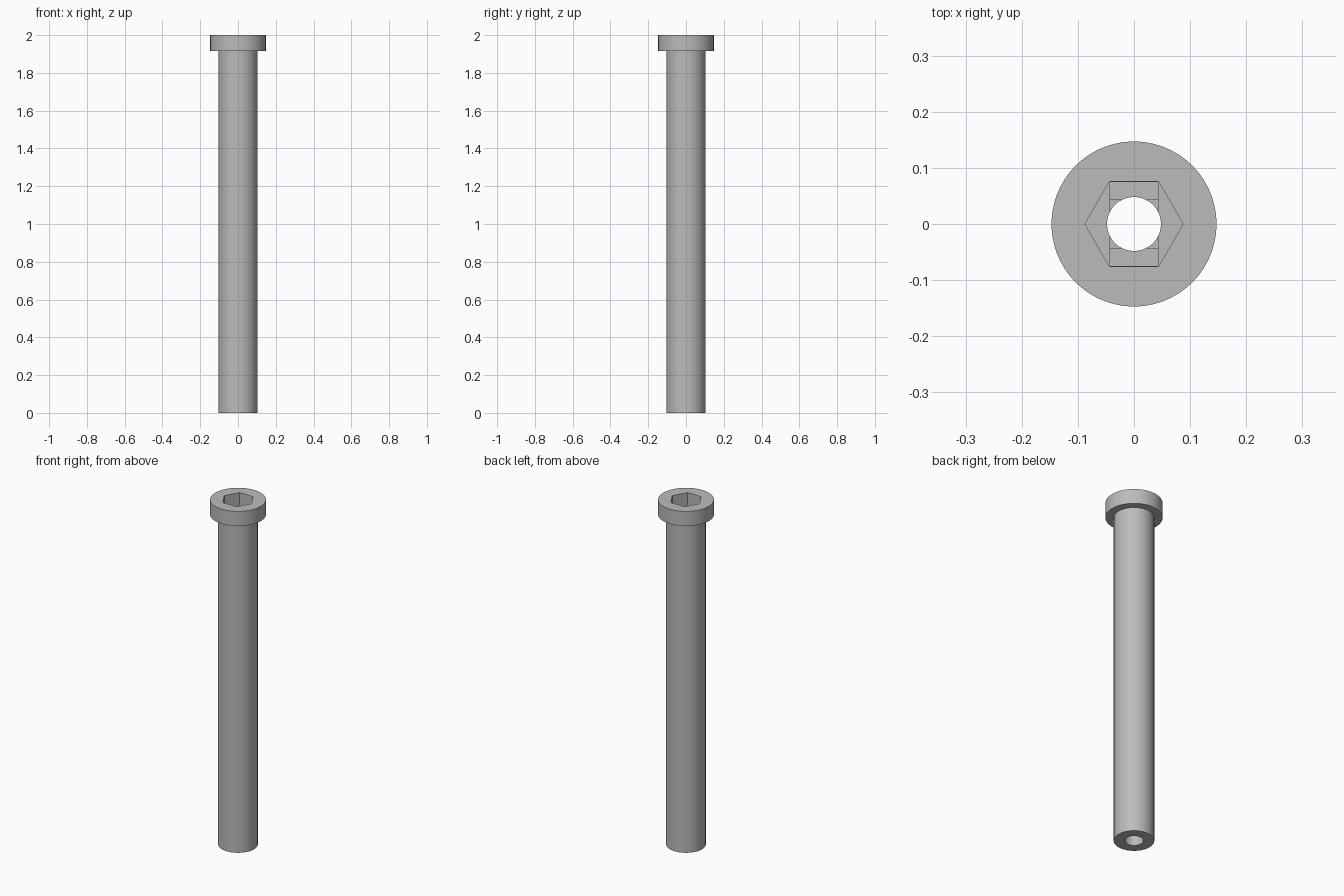
import bpy, bmesh, math
from mathutils import Matrix

HEIGHT, HEAD_BASE = 2.0, 1.915
HEAD_R, SHANK_R, BORE_R = 0.147, 0.104, 0.048
SOCKET_R, SOCKET_FLOOR = 0.0875, 1.89
STEP, SLOT_HALF = 0.008, 0.043
SEGMENTS = 96

if "Cube" in bpy.data.objects:
    bpy.data.objects.remove(bpy.data.objects["Cube"], do_unlink=True)

grey = bpy.data.materials.new("plain grey")
grey.use_nodes = True
colour = (0.5, 0.5, 0.5, 1)
grey.diffuse_color = colour
grey.node_tree.nodes["Principled BSDF"].inputs["Base Color"].default_value = colour


def add_object(name, bm):
    bmesh.ops.recalc_face_normals(bm, faces=bm.faces)
    mesh = bpy.data.meshes.new(name)
    bm.to_mesh(mesh)
    bm.free()
    mesh.materials.append(grey)
    obj = bpy.data.objects.new(name, mesh)
    bpy.context.collection.objects.link(obj)
    return obj


def lathe(name, profile):
    """Spin a closed (radius, height) outline around z."""
    bm = bmesh.new()
    verts = [bm.verts.new((r, 0, z)) for r, z in profile]
    edges = [bm.edges.new((v, verts[i - 1])) for i, v in enumerate(verts)]
    bmesh.ops.spin(bm, geom=verts + edges, cent=(0, 0, 0), axis=(0, 0, 1),
                   angle=math.tau, steps=SEGMENTS, use_merge=True)
    bmesh.ops.remove_doubles(bm, verts=bm.verts, dist=1e-5)
    return add_object(name, bm)


def box_cutter(name, half_x, half_y, bottom, top):
    bm = bmesh.new()
    bmesh.ops.create_cube(bm, size=2, matrix=Matrix.Translation((0, 0, (bottom + top) / 2))
                          @ Matrix.Diagonal((half_x, half_y, (top - bottom) / 2, 1)))
    return add_object(name, bm)


def hex_cutter(name, radius, bottom, top):
    bm = bmesh.new()
    ring = [bm.verts.new((radius * math.cos(i * math.tau / 6),
                          radius * math.sin(i * math.tau / 6), bottom)) for i in range(6)]
    face = bm.faces.new(ring)
    extruded = bmesh.ops.extrude_face_region(bm, geom=[face], use_keep_orig=True)["geom"]
    bmesh.ops.translate(bm, vec=(0, 0, top - bottom),
                        verts=[g for g in extruded if isinstance(g, bmesh.types.BMVert)])
    return add_object(name, bm)


# Hollow shank with a flanged head
bolt = lathe("bolt_body", [(BORE_R, 0), (SHANK_R, 0), (SHANK_R, HEAD_BASE),
                           (HEAD_R, HEAD_BASE), (HEAD_R, HEIGHT), (BORE_R, HEIGHT)])

# Hexagonal socket, then a slot and a square stepping down to the bore
apothem = SOCKET_R * math.cos(math.pi / 6)
cutters = [
    hex_cutter("hex_socket_cutter", SOCKET_R, SOCKET_FLOOR, HEIGHT + 0.05),
    box_cutter("slot_cutter", SLOT_HALF, apothem - 0.001,
               SOCKET_FLOOR - STEP, SOCKET_FLOOR + 0.02),
    box_cutter("square_cutter", SLOT_HALF, SLOT_HALF,
               SOCKET_FLOOR - 2 * STEP, SOCKET_FLOOR + 0.02),
]
bpy.ops.object.select_all(action="DESELECT")
bolt.select_set(True)
bpy.context.view_layer.objects.active = bolt
for cutter in cutters:
    cut = bolt.modifiers.new(cutter.name, "BOOLEAN")
    cut.operation, cut.solver, cut.object = "DIFFERENCE", "EXACT", cutter
    bpy.ops.object.modifier_apply(modifier=cut.name)
    bpy.data.objects.remove(cutter, do_unlink=True)

bpy.ops.object.shade_smooth_by_angle(angle=math.radians(30))
